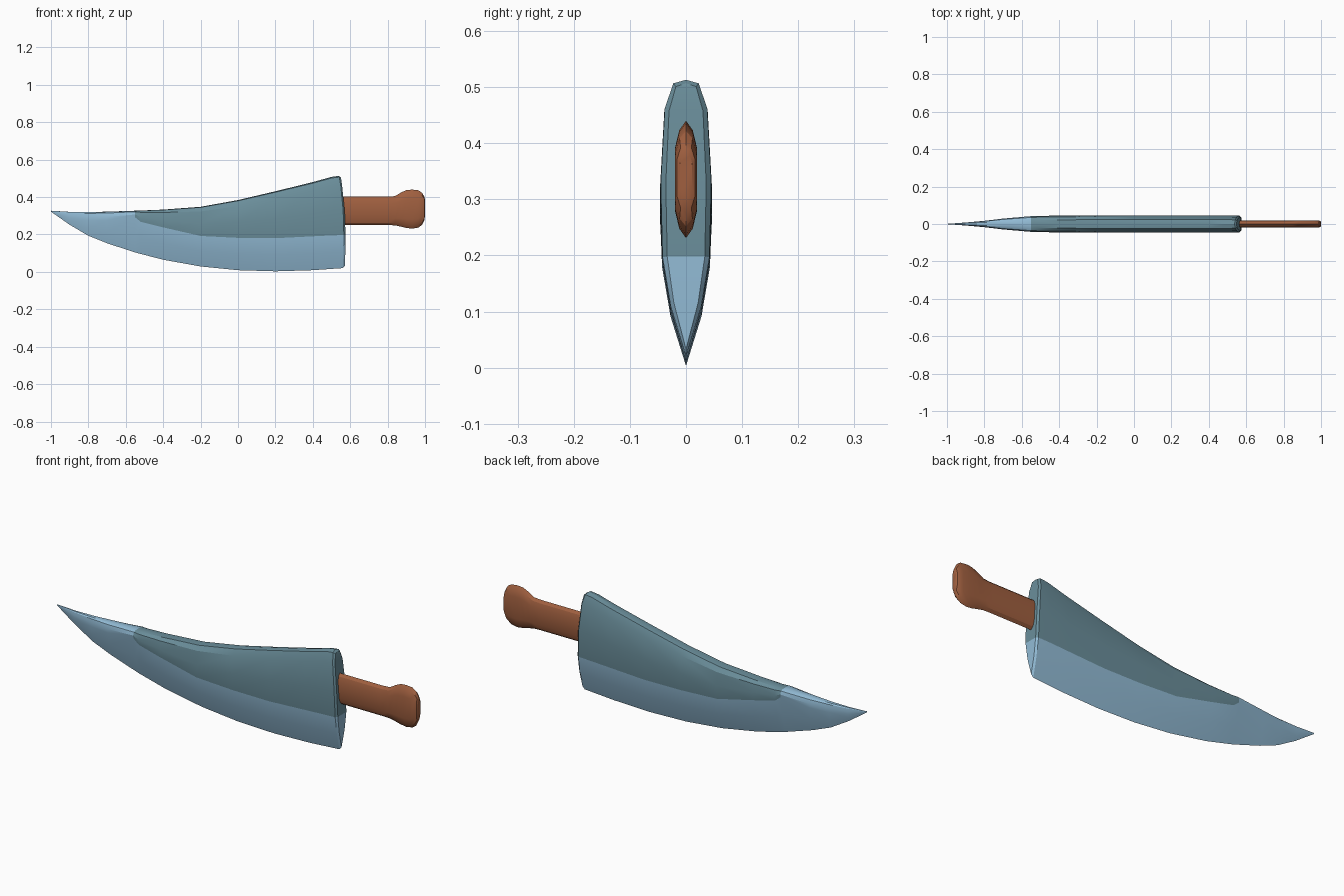
import bpy, bmesh

if "Cube" in bpy.data.objects:
    bpy.data.objects.remove(bpy.data.objects["Cube"])


def material(name, rgb):
    m = bpy.data.materials.new(name)
    m.diffuse_color = (*rgb, 1)
    m.use_nodes = True
    m.node_tree.nodes["Principled BSDF"].inputs["Base Color"].default_value = m.diffuse_color
    return m


edge_steel = material("light_blue_steel", (0.29, 0.50, 0.67))
dark_steel = material("dark_blue_steel", (0.145, 0.27, 0.325))
brown = material("brown_handle", (0.35, 0.115, 0.05))


def loft(name, sections, mats, rule):
    """Skin half sections of (x, y, z), bottom to top with y = 0 at both ends,
    mirrored across y. rule(station, row) gives the material index."""
    bm = bmesh.new()
    rings = []
    n = len(sections[0])
    for sec in sections:
        near = [bm.verts.new((x, -y, z)) for x, y, z in sec]
        far = [bm.verts.new((x, y, z)) for x, y, z in sec[1:-1]]
        rings.append((near, [near[0]] + far + [near[-1]]))
    for i in range(len(rings) - 1):
        for side in (0, 1):
            a, b = rings[i][side], rings[i + 1][side]
            for r in range(n - 1):
                f = bm.faces.new((a[r], b[r], b[r + 1], a[r + 1]))
                f.material_index = rule(i, r)
    # end caps as strips between the two sides
    for end, st in ((0, 0), (-1, len(rings) - 2)):
        near, far = rings[end]
        for r in range(n - 1):
            vs = list(dict.fromkeys((near[r], far[r], far[r + 1], near[r + 1])))
            f = bm.faces.new(vs)
            f.material_index = rule(st, r)
    bmesh.ops.recalc_face_normals(bm, faces=bm.faces)
    me = bpy.data.meshes.new(name)
    bm.to_mesh(me)
    bm.free()
    for m in mats:
        me.materials.append(m)
    ob = bpy.data.objects.new(name, me)
    bpy.context.collection.objects.link(ob)
    bpy.ops.object.select_all(action='DESELECT')
    ob.select_set(True)
    bpy.context.view_layer.objects.active = ob
    bpy.ops.object.shade_smooth_by_angle(angle=0.45)
    return ob


# Blade: x, edge z, colour line z, spine z, half thickness
stations = [
    (-1.0, 0.322, 0.324, 0.327, 0.001),
    (-0.9, 0.252, 0.290, 0.321, 0.008),
    (-0.8, 0.193, 0.275, 0.320, 0.017),
    (-0.7, 0.153, 0.275, 0.322, 0.029),
    (-0.55, 0.104, 0.292, 0.327, 0.042),
    (-0.52, 0.096, 0.268, 0.328, 0.043),
    (-0.4, 0.065, 0.238, 0.333, 0.045),
    (-0.2, 0.029, 0.192, 0.348, 0.046),
    (0.0, 0.009, 0.182, 0.384, 0.046),
    (0.2, 0.003, 0.180, 0.431, 0.046),
    (0.4, 0.009, 0.190, 0.480, 0.046),
    (0.50, 0.016, 0.195, 0.508, 0.046),
]


def blade_section(x, bot, split, top, w, heel=None):
    up = top - split
    rows = [(0, bot), (0.6, (bot + split) / 2), (0.93, split),
            (1, split + up * 0.42), (0.84, split + up * 0.84),
            (0.5, split + up * 0.98), (0, top)]
    xs = heel or [x] * 7
    return [(xx, w * k, z) for xx, (k, z) in zip(xs, rows)]


blade = [blade_section(*s) for s in stations]
# curved heel with a rounded rim
blade.append(blade_section(0, 0.020, 0.197, 0.513, 0.045,
                           [0.560, 0.565, 0.566, 0.562, 0.549, 0.541, 0.537]))
blade.append(blade_section(0, 0.033, 0.198, 0.507, 0.036,
                           [0.572, 0.574, 0.575, 0.570, 0.557, 0.551, 0.547]))
loft("blade", blade, [edge_steel, dark_steel],
     lambda i, r: 1 if i >= 4 and r >= 2 else 0)

# Handle with a swollen pommel: x, bottom z, top z, half thickness
grip = [
    (0.55, 0.25, 0.402, 0.020), (0.80, 0.25, 0.402, 0.020),
    (0.84, 0.249, 0.405, 0.020), (0.875, 0.241, 0.426, 0.020),
    (0.90, 0.235, 0.437, 0.020), (0.93, 0.231, 0.440, 0.020),
    (0.965, 0.237, 0.436, 0.020), (0.985, 0.252, 0.422, 0.019),
    (0.996, 0.275, 0.402, 0.016), (1.0, 0.30, 0.385, 0.011),
]
profile = [(0, 0), (0.6, 0.08), (1, 0.24), (1, 0.76), (0.6, 0.92), (0, 1)]
loft("handle",
     [[(x, w * k, b + (t - b) * v) for k, v in profile] for x, b, t, w in grip],
     [brown], lambda i, r: 0)
